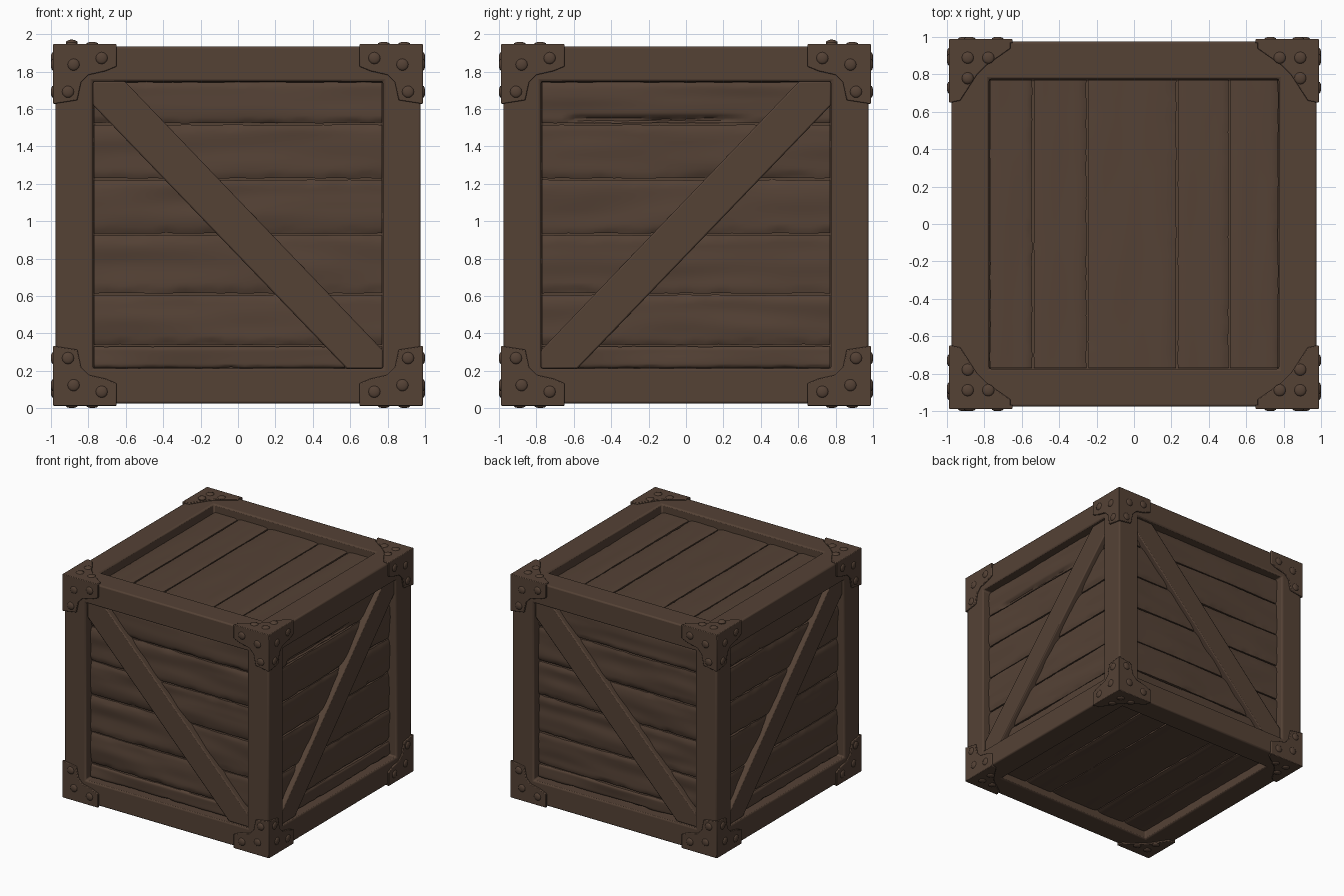
import bpy, bmesh, math
from mathutils import Matrix, Vector, noise

if "Cube" in bpy.data.objects:
    bpy.data.objects.remove(bpy.data.objects["Cube"])

HALF = Vector((0.977, 0.977, 0.955))     # half size of the timber frame
INNER = Vector((0.775, 0.775, 0.768))    # half size of the frame openings
MID = 0.98                               # height of the crate centre
PLATE = 0.012                            # bracket plate thickness

wood = bpy.data.materials.new("dark brown wood")
wood.diffuse_color = (0.090, 0.054, 0.036, 1)
wood.use_nodes = True
wood.node_tree.nodes["Principled BSDF"].inputs["Base Color"].default_value = wood.diffuse_color


def finish(name, bm, bevel=0, segments=2, angle=35):
    bmesh.ops.recalc_face_normals(bm, faces=bm.faces[:])
    me = bpy.data.meshes.new(name)
    bm.to_mesh(me)
    bm.free()
    me.materials.append(wood)
    me.shade_smooth()
    me.set_sharp_from_angle(angle=math.radians(angle))
    ob = bpy.data.objects.new(name, me)
    bpy.context.collection.objects.link(ob)
    if bevel:
        m = ob.modifiers.new("bevel", 'BEVEL')
        m.width, m.segments = bevel, segments
        m.limit_method, m.angle_limit = 'ANGLE', math.radians(35)
    return ob


def face_matrix(u, v, w, dist):
    """Local u, v across a crate side and w outward, with w = 0 on the frame surface."""
    m = Matrix((u, v, w)).transposed().to_4x4()
    m.translation = Vector(w) * dist + Vector((0, 0, MID))
    return m


SIDES = {
    "front": face_matrix((1, 0, 0), (0, 0, 1), (0, -1, 0), HALF.x),
    "right": face_matrix((0, 1, 0), (0, 0, 1), (1, 0, 0), HALF.x),
    "back": face_matrix((-1, 0, 0), (0, 0, 1), (0, 1, 0), HALF.x),
    "left": face_matrix((0, -1, 0), (0, 0, 1), (-1, 0, 0), HALF.x),
}
ENDS = {
    "top": face_matrix((0, 1, 0), (-1, 0, 0), (0, 0, 1), HALF.z),
    "bottom": face_matrix((0, 1, 0), (1, 0, 0), (0, 0, -1), HALF.z),
}


def prism(bm, mat, pts, w0, w1):
    f = bm.faces.new([bm.verts.new(mat @ Vector((u, v, w0))) for u, v in pts])
    ext = bmesh.ops.extrude_face_region(bm, geom=[f])["geom"]
    d = mat.to_3x3() @ Vector((0, 0, w1 - w0))
    bmesh.ops.translate(bm, vec=d, verts=[g for g in ext if isinstance(g, bmesh.types.BMVert)])


# Timber frame: a block with a shallow pocket in every side
bm = bmesh.new()
bmesh.ops.create_cube(bm, size=2)
bmesh.ops.scale(bm, vec=HALF, verts=bm.verts[:])
pockets = bm.faces[:]
bmesh.ops.inset_individual(bm, faces=pockets, thickness=0.15)
for f in pockets:
    f.normal_update()
    axis = max(range(3), key=lambda i: abs(f.normal[i]))
    for v in f.verts:
        for i in range(3):
            if i != axis:
                v.co[i] = math.copysign(INNER[i], v.co[i])
for f in bmesh.ops.extrude_discrete_faces(bm, faces=pockets)["faces"]:
    f.normal_update()
    bmesh.ops.translate(bm, vec=f.normal * -0.095, verts=f.verts[:])
bmesh.ops.translate(bm, vec=(0, 0, MID), verts=bm.verts[:])
finish("frame", bm, 0.012)


# Worn planks: wavy boards with narrow gaps between them
def planks(name, mat, seams, half_len, wave, seed, split=False):
    bm = bmesh.new()
    for n, (lo, hi) in enumerate(zip(seams, seams[1:])):
        part = bmesh.new()
        bmesh.ops.create_grid(part, x_segments=44, y_segments=16, size=1)
        mid, half = (lo + hi) / 2, (hi - lo) / 2 - 0.005
        for vert in part.verts:
            a, b = vert.co.x, vert.co.y
            u, v = a * (half_len - 0.004), mid + b * half
            grain = noise.noise(Vector((u * 1.8, v * 9, seed + n * 3.7)))
            chip = noise.noise(Vector((u * 12, b * 2, seed + n * 5.1)))
            w = -0.065 + wave * grain - 0.010 * abs(b) ** 8
            if abs(b) > 0.8:
                v += 0.004 * chip
                w -= wave * max(0, chip)
            if split and n == len(seams) - 2 and -0.6 < u < 0.36:
                # long split in the uppermost board
                w -= 0.028 * math.exp(-((v - 0.565) / 0.016) ** 2) * min(1, (0.36 - u) * 5)
            vert.co = (u, v, w)
        rim = [e for e in part.edges if e.is_boundary]
        ext = bmesh.ops.extrude_edge_only(part, edges=rim)["geom"]
        for g in ext:
            if isinstance(g, bmesh.types.BMVert):
                g.co.z = -0.1
        bmesh.ops.transform(part, matrix=mat, verts=part.verts[:])
        tmp = bpy.data.meshes.new("tmp")
        part.to_mesh(tmp)
        part.free()
        bm.from_mesh(tmp)
        bpy.data.meshes.remove(tmp)
    finish(name + "_planks", bm, angle=40)


side_seams = [-0.768, -0.645, -0.37, -0.05, 0.245, 0.54, 0.768]
end_seams = [-0.775, -0.54, -0.25, 0.23, 0.51, 0.775]
for i, (name, mat) in enumerate(SIDES.items()):
    planks(name, mat, side_seams, INNER.x, 0.012, i * 20.3, name == "right")
planks("top", ENDS["top"], [-x for x in reversed(end_seams)], INNER.y, 0.004, 91.7)
planks("bottom", ENDS["bottom"], end_seams, INNER.y, 0.004, 113.2)

# Diagonal braces, alternating direction around the crate
brace = [(-0.775, 0.768), (-0.605, 0.768), (0.775, -0.67), (0.775, -0.768),
         (0.58, -0.768), (-0.775, 0.64)]
for i, (name, mat) in enumerate(SIDES.items()):
    bm = bmesh.new()
    s = -1 if i % 2 else 1
    prism(bm, mat, [(s * u, v) for u, v in brace], -0.09, -0.022)
    finish(name + "_brace", bm, 0.008)

# Corner brackets and rivets, outline measured inward from each corner
side_plate = [(0, 0), (0.34, 0), (0.34, 0.12), (0.28, 0.145), (0.19, 0.165),
              (0.15, 0.205), (0.13, 0.30), (0, 0.32)]
end_plate = [(0, 0), (0.34, 0), (0.33, 0.06), (0.19, 0.15), (0.14, 0.20),
             (0.05, 0.33), (0, 0.33)]
side_rivets = [(0.11, 0.11), (0.26, 0.075), (0.08, 0.255)]
end_rivets = [(0.10, 0.10), (0.21, 0.10), (0.10, 0.21)]

plates, rivets = bmesh.new(), bmesh.new()


def rivet(mat, u, v, lift=0.0):
    dome = mat @ Matrix.Translation((u, v, PLATE + lift)) @ Matrix.Diagonal((0.032, 0.032, 0.012 + lift, 1))
    bmesh.ops.create_uvsphere(rivets, u_segments=12, v_segments=8, radius=1, matrix=dome)


for name, mat in {**SIDES, **ENDS}.items():
    end = name in ENDS
    hu, hv = HALF.x + PLATE, (HALF.x if end else HALF.z) + PLATE
    for su in (-1, 1):
        for sv in (-1, 1):
            outline = end_plate if end else side_plate
            prism(plates, mat, [(su * (hu - a), sv * (hv - b)) for a, b in outline], -0.01, PLATE)
            for a, b in (end_rivets if end else side_rivets):
                # one rivet on the lid has worked loose
                loose = name == "top" and su > 0 and sv > 0 and a > 0.2
                rivet(mat, su * (hu - a), sv * (hv - b), 0.006 if loose else 0)
finish("corner_brackets", plates, 0.005)
finish("rivets", rivets)
